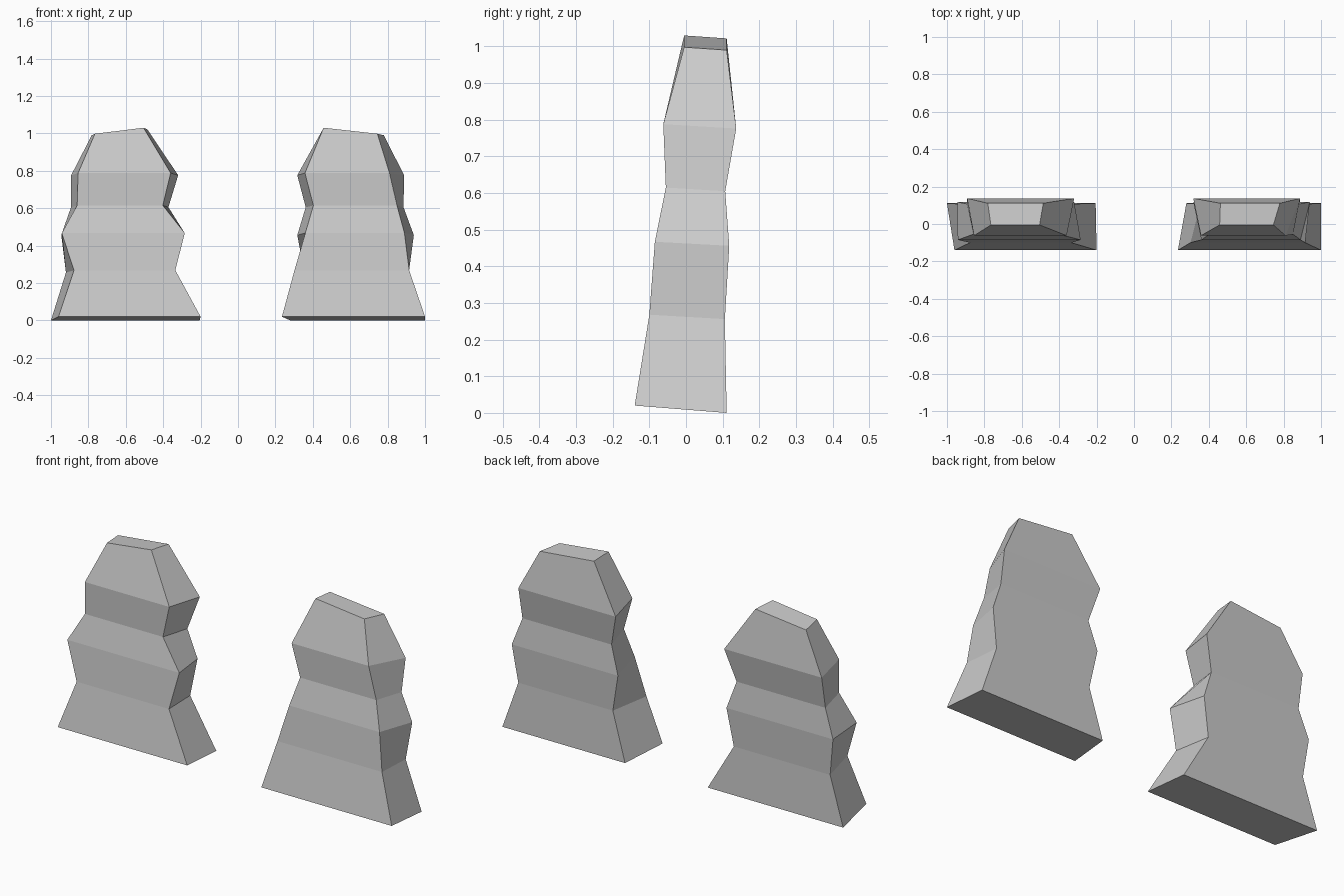
import bpy, bmesh

if "Cube" in bpy.data.objects:
    bpy.data.objects.remove(bpy.data.objects["Cube"])

# Shared side profile, bottom to top: front y, front z, back y, back z
PROFILE = [
    (-0.140, 0.020, 0.111, 0.000),
    (-0.100, 0.268, 0.106, 0.256),
    (-0.085, 0.467, 0.118, 0.456),
    (-0.055, 0.615, 0.107, 0.605),
    (-0.062, 0.788, 0.137, 0.776),
    (-0.005, 0.998, 0.111, 0.990),
]
PEAK = 0.032  # extra height of the inner top corners


def rock(name, rows, inner_is_left):
    """Loft four-cornered rings; rows: front left, front right, back right, back left x."""
    bm = bmesh.new()
    rings = []
    for i, (xs, (fy, fz, by, bz)) in enumerate(zip(rows, PROFILE)):
        rise = PEAK if i == len(PROFILE) - 1 else 0
        left, right = (rise, 0) if inner_is_left else (0, rise)
        corners = [(xs[0], fy, fz + left), (xs[1], fy, fz + right),
                   (xs[2], by, bz + right), (xs[3], by, bz + left)]
        rings.append([bm.verts.new(c) for c in corners])
    for low, high in zip(rings, rings[1:]):
        for j in range(4):
            k = (j + 1) % 4
            bm.faces.new((low[j], low[k], high[k], high[j]))
    bm.faces.new(rings[0][::-1])
    bm.faces.new(rings[-1])
    bmesh.ops.recalc_face_normals(bm, faces=bm.faces)
    mesh = bpy.data.meshes.new(name)
    bm.to_mesh(mesh)
    bm.free()
    obj = bpy.data.objects.new(name, mesh)
    bpy.context.collection.objects.link(obj)
    return obj


# Left standing rock
rock("left_rock", [
    (-0.96, -0.20, -0.205, -1.00),
    (-0.877, -0.335, -0.355, -0.92),
    (-0.942, -0.285, -0.32, -0.945),
    (-0.86, -0.402, -0.372, -0.893),
    (-0.855, -0.36, -0.32, -0.892),
    (-0.765, -0.505, -0.485, -0.782),
], inner_is_left=False)

# Right standing rock
rock("right_rock", [
    (0.235, 1.00, 1.00, 0.28),
    (0.302, 0.915, 0.91, 0.355),
    (0.36, 0.89, 0.94, 0.317),
    (0.403, 0.85, 0.885, 0.362),
    (0.358, 0.81, 0.888, 0.317),
    (0.458, 0.745, 0.78, 0.462),
], inner_is_left=True)
